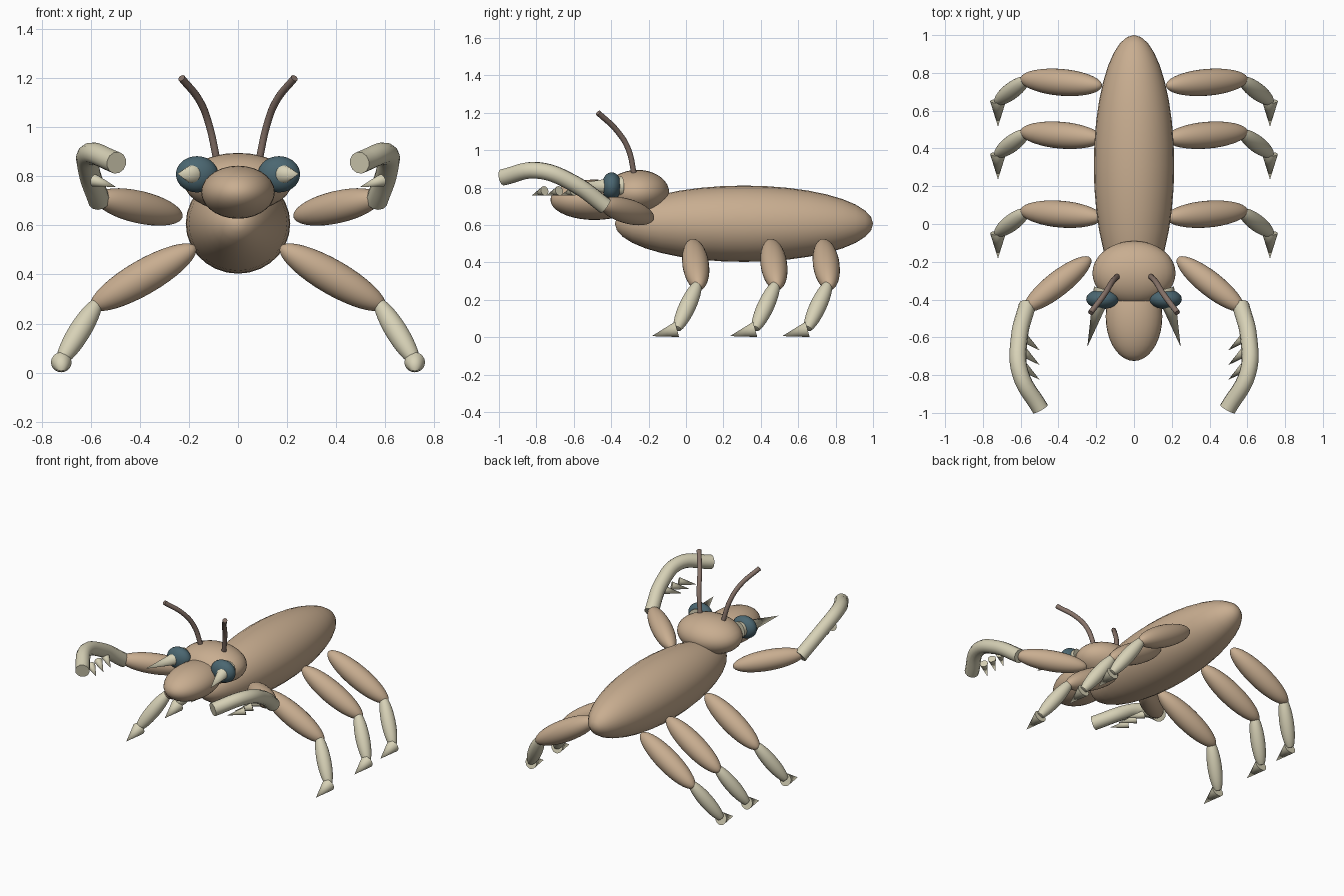
import bpy
import math
from mathutils import Vector

if "Cube" in bpy.data.objects:
    bpy.data.objects.remove(bpy.data.objects["Cube"])


def material(name, rgb):
    m = bpy.data.materials.new(name)
    m.diffuse_color = (*rgb, 1)
    m.use_nodes = True
    m.node_tree.nodes["Principled BSDF"].inputs["Base Color"].default_value = m.diffuse_color
    return m


TAN = material("tan shell", (0.58, 0.42, 0.28))
PALE = material("pale ivory", (0.68, 0.64, 0.47))
EYE = material("slate blue", (0.07, 0.135, 0.165))
BROWN = material("dull brown", (0.24, 0.17, 0.14))


def finish(name, mat, angle=40):
    ob = bpy.context.object
    ob.name = name
    ob.data.materials.append(mat)
    bpy.ops.object.shade_smooth_by_angle(angle=math.radians(angle))
    return ob


def orient(ob, a, b):
    ob.rotation_mode = 'QUATERNION'
    ob.rotation_quaternion = (b - a).to_track_quat('Z', 'Y')


def ellipsoid(name, a, b, rx, ry, mat, blunt=1.0):
    """Ellipsoid from tip a to tip b; blunt < 1 flattens both ends."""
    a, b = Vector(a), Vector(b)
    bpy.ops.mesh.primitive_uv_sphere_add(segments=28, ring_count=18, location=(a + b) / 2)
    ob = bpy.context.object
    half = (b - a).length / 2
    for v in ob.data.vertices:
        z = max(-blunt, min(blunt, v.co.z)) / blunt
        v.co = (v.co.x * rx, v.co.y * ry, z * half)
    orient(ob, a, b)
    return finish(name, mat)


def cone(name, base, tip, r, mat, sides=20):
    a, b = Vector(base), Vector(tip)
    bpy.ops.mesh.primitive_cone_add(vertices=sides, radius1=r, radius2=0,
                                    depth=(b - a).length, location=(a + b) / 2)
    orient(bpy.context.object, a, b)
    return finish(name, mat)


def tube(name, points, r, mat):
    """Smooth capped tube through the given points."""
    cu = bpy.data.curves.new(name, 'CURVE')
    cu.dimensions = '3D'
    cu.bevel_depth = r
    cu.bevel_resolution = 4
    cu.use_fill_caps = True
    sp = cu.splines.new('BEZIER')
    sp.resolution_u = 7
    sp.bezier_points.add(len(points) - 1)
    for bp, p in zip(sp.bezier_points, points):
        bp.co = p
        bp.handle_left_type = bp.handle_right_type = 'AUTO'
    ob = bpy.data.objects.new(name, cu)
    bpy.context.collection.objects.link(ob)
    bpy.ops.object.select_all(action='DESELECT')
    bpy.context.view_layer.objects.active = ob
    ob.select_set(True)
    bpy.ops.object.convert(target='MESH')
    return finish(name, mat)


# Body, head and snout
ellipsoid("body", (0, -0.38, 0.607), (0, 1.0, 0.607), 0.213, 0.204, TAN)
ellipsoid("head", (0, -0.43, 0.775), (0, -0.09, 0.775), 0.22, 0.12, TAN)
ellipsoid("snout", (0, -0.725, 0.735), (0, -0.255, 0.735), 0.15, 0.108, TAN)

for s, side in ((-1, "left"), (1, "right")):
    def P(x, y, z):
        return (s * x, y, z)

    # Eye, jaw spike and antenna
    ellipsoid(f"eye_{side}", P(0.167, -0.45, 0.808), P(0.167, -0.345, 0.808),
              0.086, 0.074, EYE)
    cone(f"jaw_{side}", P(0.162, -0.345, 0.808), P(0.247, -0.65, 0.81), 0.052, PALE)
    tube(f"antenna_{side}", [P(0.085, -0.275, 0.86), P(0.118, -0.31, 1.01),
                             P(0.155, -0.37, 1.105), P(0.23, -0.47, 1.2)], 0.015, BROWN)

    # Raised grasping foreleg with inner spines
    ellipsoid(f"fore_femur_{side}", P(0.23, -0.18, 0.635), P(0.58, -0.455, 0.715),
              0.066, 0.066, TAN)
    tube(f"fore_claw_{side}", [P(0.565, -0.43, 0.70), P(0.607, -0.60, 0.822),
                               P(0.602, -0.79, 0.892), P(0.495, -0.98, 0.855)], 0.045, PALE)
    for i in range(3):
        y = -0.60 - 0.078 * i
        cone(f"fore_spine_{i + 1}_{side}", P(0.585, y, 0.783), P(0.498, y - 0.07, 0.757),
             0.026, PALE, 14)

    # Three walking legs: femur, shin, pointed foot
    for y, label in ((0.052, "front"), (0.47, "middle"), (0.75, "rear")):
        ellipsoid(f"{label}_femur_{side}", P(0.172, y - 0.018, 0.512),
                  P(0.60, y + 0.018, 0.265), 0.071, 0.071, TAN)
        ellipsoid(f"{label}_shin_{side}", P(0.572, y + 0.012, 0.287),
                  P(0.722, y - 0.10, 0.045), 0.045, 0.045, PALE, 0.88)
        cone(f"{label}_foot_{side}", P(0.72, y - 0.10, 0.042), P(0.72, y - 0.235, 0.006),
             0.042, PALE)
